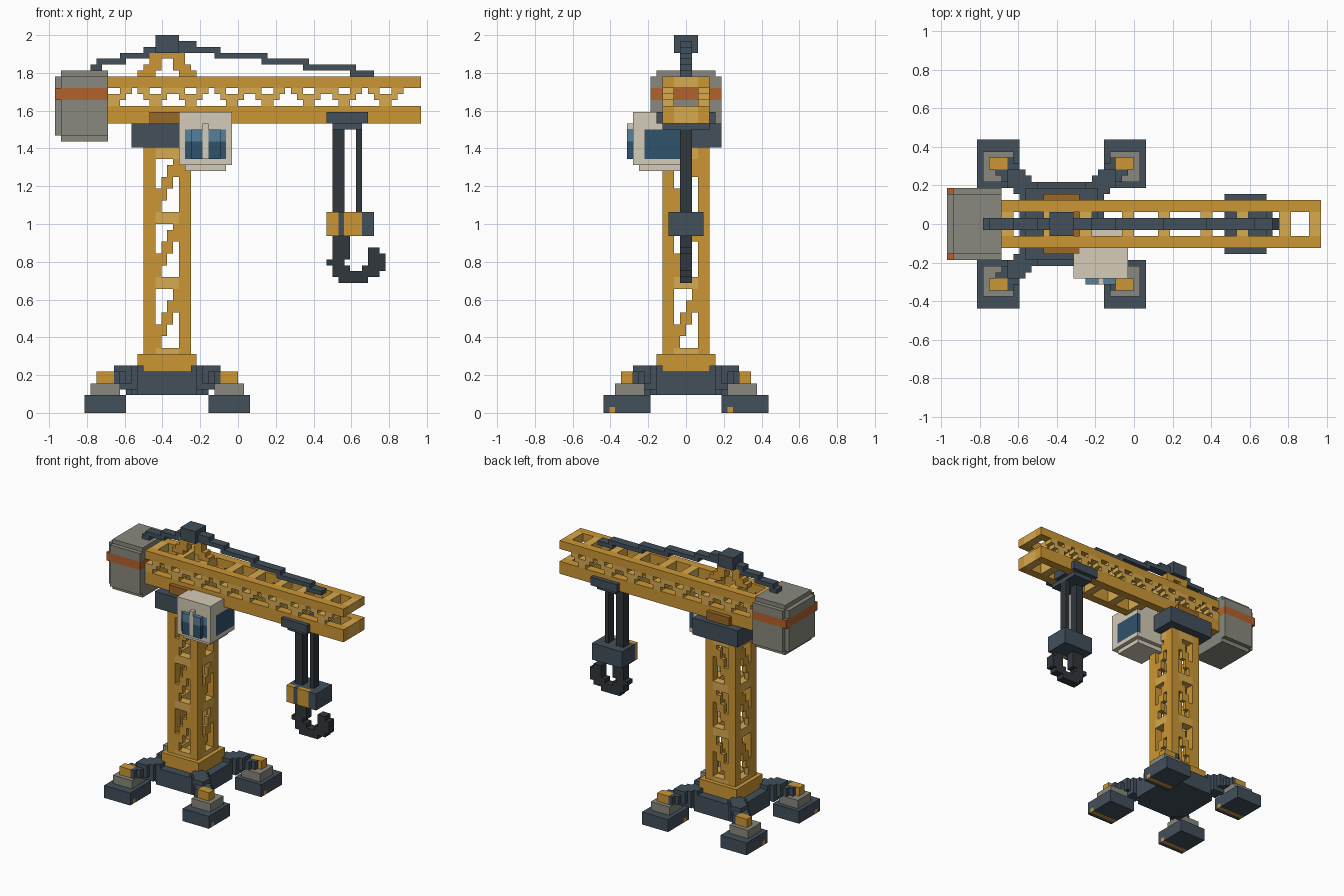
import bpy, bmesh
from mathutils import Vector

if "Cube" in bpy.data.objects:
    bpy.data.objects.remove(bpy.data.objects["Cube"])

V = 2 / 64          # size of one block
CX = -12            # tower axis in blocks
cells = {}          # block -> part name
parts = {}          # part name -> colour

YELLOW = (0.60, 0.31, 0.035, 1)
LIGHT = (0.68, 0.40, 0.08, 1)
RUST = (0.45, 0.12, 0.025, 1)
BROWN = (0.33, 0.14, 0.02, 1)
SLATE = (0.055, 0.08, 0.105, 1)
BLACK = (0.03, 0.038, 0.045, 1)
GREY = (0.25, 0.25, 0.21, 1)
CREAM = (0.66, 0.60, 0.48, 1)
GLASS = (0.03, 0.085, 0.15, 1)
SKY = (0.09, 0.22, 0.33, 1)


def box(part, color, x0, x1, y0, y1, z0, z1):
    """Fill a block range; blocks already taken keep their part."""
    parts[part] = color
    for x in range(x0, x1):
        for y in range(y0, y1):
            for z in range(z0, z1):
                cells.setdefault((x, y, z), part)


def quad(part, color, dx0, dx1, y0, y1, z0, z1):
    """Box mirrored to the four corners around the tower axis."""
    for xa, xb in ((CX + dx0, CX + dx1), (CX - dx1, CX - dx0)):
        for ya, yb in ((y0, y1), (-y1, -y0)):
            box(part, color, xa, xb, ya, yb, z0, z1)


def cable(part, x0, z0, x1, z1):
    """Stepped cable lying in the xz plane."""
    f = lambda x: round(z0 + (z1 - z0) * (x - x0) / (x1 - x0))
    for x in range(x0, x1):
        a, b = sorted((f(x), f(x + 1)))
        box(part, SLATE, x, x + 1, -1, 1, a, b + 1)


# feet, with a stripe under each
for y in (-13, 7):
    for x in (-26, -5):
        box("foot_stripes", YELLOW, x, x + 7, y, y + 1, 0, 1)
quad("feet", SLATE, 7, 14, 6, 14, 0, 3)
quad("foot_pads", GREY, 8, 13, 7, 12, 3, 5)
quad("foot_bolts", YELLOW, 9, 12, 9, 11, 5, 7)

# base plate and outrigger legs
box("base_plate", SLATE, -19, -5, -5, 5, 3, 7)
box("base_plate", SLATE, -17, -7, -7, 7, 3, 7)
box("base_plate", SLATE, -18, -6, -6, 6, 3, 7)
for i in range(5):
    quad("outrigger_legs", SLATE, 4 + i, 7 + i, 4 + i, 7 + i, 5 if i > 1 else 4, 8 if i < 3 else 7)

# tower: plinth, posts, rings and diagonal braces
box("tower_plinth", YELLOW, -17, -7, -5, 5, 7, 10)
quad("tower_posts", YELLOW, 2, 4, 2, 4, 10, 45)
for z0, z1 in ((10, 11), (21, 23), (32, 34), (43, 45)):
    for y in (-4, 2):
        box("tower_rings", LIGHT, -14, -10, y, y + 2, z0, z1)
    for x in (-16, -10):
        box("tower_rings", LIGHT, x, x + 2, -2, 2, z0, z1)
for s in (11, 23, 34):
    for i in range(4):
        za, zb = s + 2 * i, s + 2 * i + 4
        for y in (-4, 3):
            box("tower_braces", YELLOW, -14 + i, -13 + i, y, y + 1, za, zb)
        for x in (-16, -9):
            box("tower_braces", YELLOW, x, x + 1, -2 + i, -1 + i, za, zb)

# jib: chords, cross bars and zigzag lattice
nodes = (-22, -15, -9, -2, 4, 11, 17, 24)
for y in (-4, 2):
    box("jib_chords", YELLOW, -22, 31, y, y + 2, 49, 52)
    box("jib_chords", YELLOW, -22, 31, y, y + 2, 55, 57)
    for n in nodes:
        for r in range(3):
            box("jib_lattice", LIGHT, max(n - r, -22), n - r + 2, y, y + 2, 52 + r, 53 + r)
            box("jib_lattice", LIGHT, n + r, n + r + 2, y, y + 2, 52 + r, 53 + r)
for n in nodes + (29,):
    box("jib_cross_bars", LIGHT, n, n + 2, -2, 2, 49, 52)
    box("jib_cross_bars", LIGHT, n, n + 2, -2, 2, 55, 57)

# turntable
box("slew_ring", BROWN, -15, -9, -5, 5, 49, 51)
box("turntable", SLATE, -18, -6, -6, 6, 45, 49)

# operator cab
box("cab_mullion", CREAM, -6, -5, -10, -8, 43, 49)
for x in (-9, -3):
    box("cab_glass_highlight", SKY, x, x + 1, -9, -8, 46, 48)
for x in (-8, -5):
    box("cab_glass_highlight", SKY, x, x + 2, -10, -9, 46, 48)
box("cab_glass", GLASS, -8, -3, -10, -9, 43, 48)
box("cab_glass", GLASS, -9, -2, -9, -8, 43, 48)
box("cab_glass", GLASS, -2, -1, -7, 0, 43, 48)
box("cab_body", CREAM, -10, -1, -9, 0, 42, 51)
box("cab_floor", CREAM, -9, -2, -8, -1, 41, 42)

# counterweight with bevelled edges and a stripe
box("counterweight_stripe", RUST, -31, -22, -6, 6, 53, 55)
box("counterweight", GREY, -31, -22, -5, 5, 47, 57)
box("counterweight", GREY, -30, -22, -6, 6, 47, 57)
box("counterweight", GREY, -30, -22, -5, 5, 46, 58)

# apex frame, cap and tie cables
for z, a, b in ((57, 5, 2), (58, 4, 1), (59, 3, 1), (60, 3, 0)):
    box("apex_frame", YELLOW, CX - a, CX - b, -1, 1, z, z + 1)
    box("apex_frame", YELLOW, CX + b, CX + a, -1, 1, z, z + 1)
box("apex_cap", SLATE, -14, -10, -2, 2, 61, 64)
box("front_tie_cable", SLATE, -10, -7, -1, 1, 61, 63)
cable("front_tie_cable", -7, 61, 23, 57)
cable("rear_tie_cable", -25, 58, -14, 61)

# trolley, ropes and hook block
box("trolley", SLATE, 15, 22, -5, 5, 49, 51)
box("trolley", SLATE, 16, 21, -4, 4, 48, 49)
box("hoist_ropes", BLACK, 16, 18, -1, 1, 34, 48)
box("hoist_ropes", BLACK, 20, 21, -1, 1, 34, 48)
box("hook_block_stripes", YELLOW, 15, 17, -3, -2, 30, 34)
box("hook_block_stripes", YELLOW, 18, 21, -3, -2, 30, 34)
box("hook_block", SLATE, 15, 23, -3, 3, 30, 34)

# hook profile as x/z strips
for x0, x1, z0, z1 in ((16, 19, 26, 30), (16, 18, 23, 26), (15, 16, 25, 26), (18, 19, 23, 25),
                       (17, 22, 22, 24), (21, 24, 23, 25), (22, 25, 24, 27), (22, 24, 27, 28)):
    box("hook", BLACK, x0, x1, -1, 1, z0, z1)


# turn each part's blocks into a mesh of its exposed faces
def build(part, color):
    bm = bmesh.new()
    verts = {}

    def vert(p):
        if p not in verts:
            verts[p] = bm.verts.new(Vector(p) * V)
        return verts[p]

    for c in [c for c, p in cells.items() if p == part]:
        for axis in range(3):
            u, w = (axis + 1) % 3, (axis + 2) % 3
            for side in (0, 1):
                n = list(c)
                n[axis] += 2 * side - 1
                if tuple(n) in cells:
                    continue
                loop = []
                for a, b in ((0, 0), (1, 0), (1, 1), (0, 1)):
                    p = list(c)
                    p[axis] += side
                    p[u] += a
                    p[w] += b
                    loop.append(vert(tuple(p)))
                bm.faces.new(loop if side else loop[::-1])
    bmesh.ops.dissolve_limit(bm, angle_limit=0.01, verts=bm.verts, edges=bm.edges)
    mesh = bpy.data.meshes.new(part)
    bm.to_mesh(mesh)
    bm.free()
    mat = bpy.data.materials.new(part + "_paint")
    mat.diffuse_color = color
    mat.use_nodes = True
    mat.node_tree.nodes["Principled BSDF"].inputs["Base Color"].default_value = mat.diffuse_color
    mesh.materials.append(mat)
    bpy.context.collection.objects.link(bpy.data.objects.new(part, mesh))


for part, color in parts.items():
    build(part, color)
